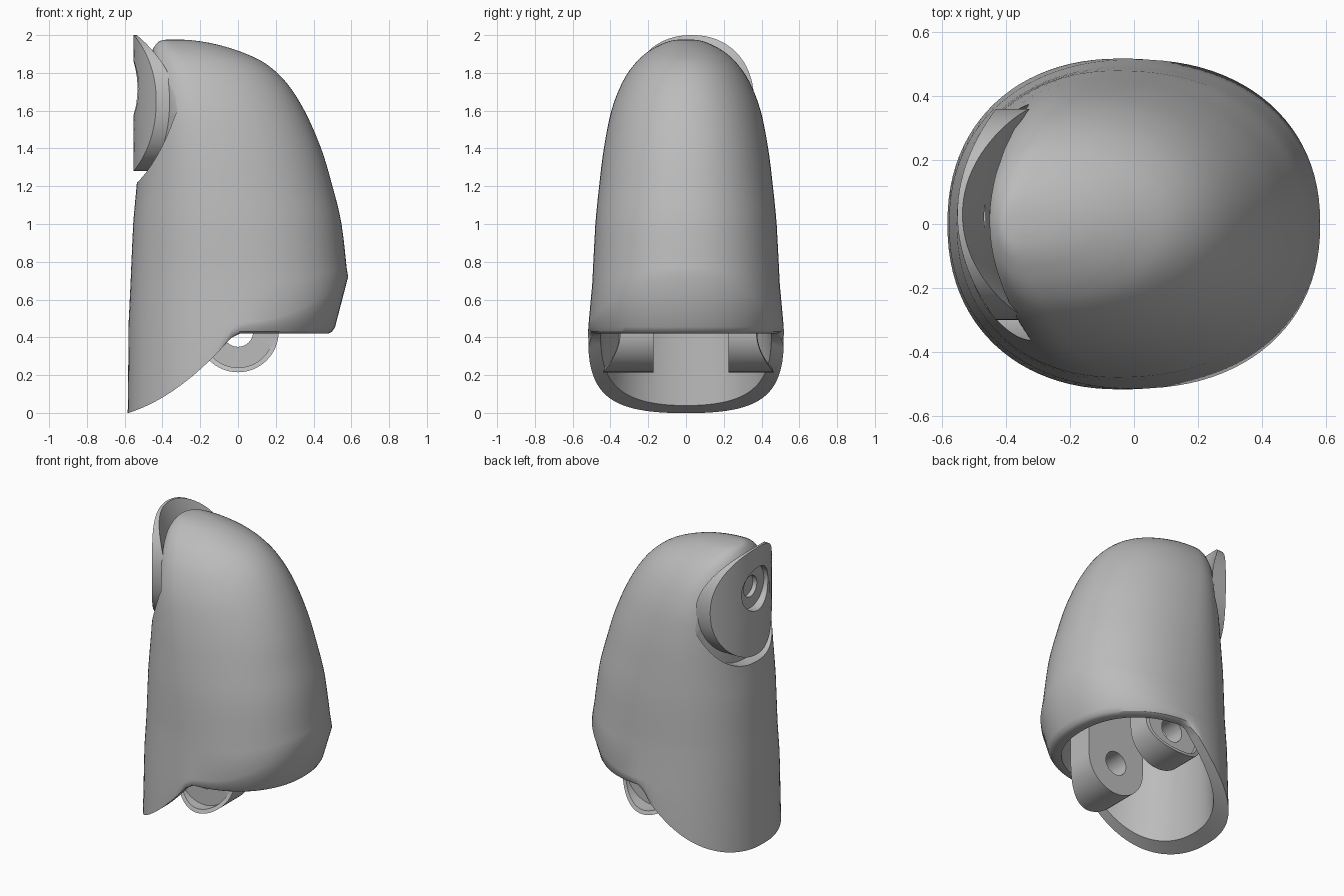
import bpy, bmesh, math

if "Cube" in bpy.data.objects:
    bpy.data.objects.remove(bpy.data.objects["Cube"])

grey = bpy.data.materials.new("plain_grey")
grey.use_nodes = True
COLOUR = (0.5, 0.5, 0.5, 1)
grey.diffuse_color = COLOUR
grey.node_tree.nodes["Principled BSDF"].inputs["Base Color"].default_value = COLOUR

COLUMNS = 96
ANGLES = [2 * math.pi * i / COLUMNS for i in range(COLUMNS)]


def make_object(name, bm):
    bmesh.ops.recalc_face_normals(bm, faces=bm.faces)
    mesh = bpy.data.meshes.new(name)
    bm.to_mesh(mesh)
    bm.free()
    mesh.materials.append(grey)
    obj = bpy.data.objects.new(name, mesh)
    bpy.context.collection.objects.link(obj)
    return obj


def loft(name, rings):
    """Skin a list of closed rings and cap both ends."""
    bm = bmesh.new()
    rows = [[bm.verts.new(p) for p in ring] for ring in rings]
    for a, b in zip(rows, rows[1:]):
        for i in range(len(a)):
            j = (i + 1) % len(a)
            bm.faces.new((a[i], a[j], b[j], b[i]))
    for row in (rows[0], rows[-1]):
        centre = bm.verts.new([sum(v.co[k] for v in row) / len(row) for k in range(3)])
        for i in range(len(row)):
            bm.faces.new((row[i], row[(i + 1) % len(row)], centre))
    return make_object(name, bm)


def cut(target, cutter):
    mod = target.modifiers.new("cut", "BOOLEAN")
    mod.operation = "DIFFERENCE"
    mod.solver = "EXACT"
    mod.object = cutter
    cutter.hide_render = True
    bpy.context.view_layer.objects.active = target
    bpy.ops.object.modifier_apply(modifier=mod.name)


def smooth(obj, degrees=32):
    bpy.ops.object.select_all(action="DESELECT")
    obj.select_set(True)
    bpy.context.view_layer.objects.active = obj
    bpy.ops.object.shade_smooth_by_angle(angle=math.radians(degrees))


def rod(name, axis, radius, start, end, centre):
    """Cylinder along x or y; centre gives the other two coordinates."""
    rings = []
    for s in (start, end):
        ring = []
        for a in ANGLES:
            u, z = centre[0] + radius * math.cos(a), centre[1] + radius * math.sin(a)
            ring.append((s, u, z) if axis == "x" else (u, s, z))
        rings.append(ring)
    return loft(name, rings)


def power(value, exponent):
    return math.copysign(abs(value) ** exponent, value)


def oval(xl, xr, w, a, skew=0.0):
    """Egg-shaped section; skew moves its widest point to the left."""
    e = 0.91 + 0.15 * skew
    middle = (xl + xr) / 2 - skew * (xr - xl) / 2
    reach = xr - middle if math.cos(a) > 0 else middle - xl
    return (middle + reach * power(math.cos(a), e), w * power(math.sin(a), e))


def hem(x):
    """Height of the lower edge: level at the right, sweeping down on the left."""
    return 0.42 if x > 0 else max(0, 0.44 + 1.2 * x + 0.76 * x * x)


# Shell sections above the crease: height, left x, right x, half width
SECTIONS = [
    (0.72, -0.572, 0.58, 0.5), (1.0, -0.555, 0.548, 0.48), (1.2, -0.537, 0.50, 0.46),
    (1.4, -0.52, 0.44, 0.435), (1.6, -0.503, 0.352, 0.395), (1.75, -0.487, 0.255, 0.337),
    (1.85, -0.472, 0.145, 0.27), (1.91, -0.457, 0.02, 0.205), (1.95, -0.435, -0.11, 0.135),
    (1.97, -0.41, -0.22, 0.08), (1.977, -0.37, -0.31, 0.03),
]


def smooth_sections(table, steps=4):
    out = []
    for i in range(len(table) - 1):
        p0, p1 = table[max(i - 1, 0)], table[i]
        p2, p3 = table[i + 1], table[min(i + 2, len(table) - 1)]
        for k in range(steps):
            t = k / steps
            out.append([b + t / 2 * (c - a + t * (2 * a - 5 * b + 4 * c - d + t * (3 * (b - c) + d - a)))
                        for a, b, c, d in zip(p0, p1, p2, p3)])
    return out + [table[-1]]


def lower_ring(xl, xr, w, lift=0.0, blend=0.0, shrink=0.0):
    """Ring between the hem (blend 0) and the crease (blend 1)."""
    ring = []
    for a in ANGLES:
        roll = shrink * max(0, min(1, 0.5 + 8 * math.cos(a)))
        x, y = oval(xl, xr, w, a)
        low = hem(x) + lift
        x, y = x - roll * math.cos(a), y - roll * math.sin(a)
        crease = 0.48 + 0.24 * max(0, math.cos(a)) ** 2
        ring.append((x, y, low + (crease - low) * blend))
    return ring


# Shell: cavity ceiling, down to the rim, round it, then up the outside
rings = []
for z in (1.1, 0.72):
    rings.append([oval(-0.48, 0.43, 0.40, a) + (z,) for a in ANGLES])
rings.append(lower_ring(-0.48, 0.425, 0.452))
rings.append(lower_ring(-0.584, 0.508, 0.518, 0, 0, 0.03))
rings.append(lower_ring(-0.584, 0.51, 0.518, 0.01, 0, 0.012))
rings.append(lower_ring(-0.583, 0.514, 0.518, 0.035))
rings.append(lower_ring(-0.579, 0.583, 0.515, 0, 1))
for k, (z, xl, xr, w) in enumerate(smooth_sections(SECTIONS)):
    if k == 0:
        continue
    fade = max(0, 1 - k / 4)
    skew = 0.4 * max(0, (z - 0.72) / 1.25)
    ring = []
    for a in ANGLES:
        drop = 0.12 * fade * (1 - max(0, math.cos(a)) ** 2)
        ring.append(oval(xl, xr, w, a, skew) + (z - drop,))
    rings.append(ring)
shell = loft("shell", rings)


def bow(y, mid, half):
    """Bend of the tab and its pocket across the width."""
    return 0.12 * ((y - mid) / half) ** 2


# Pocket for the tab in the left wall: round below, straight above
outline = []
for a in ANGLES:
    low = math.sin(a) < 0
    y = 0.01 + 0.375 * power(math.cos(a), 0.75)
    z = 1.64 + (0.42 if low else 0.7) * power(math.sin(a), 0.87 if low else 0.2)
    outline.append((y, z))
pocket_rings = [[(-0.9, y, z) for y, z in outline]]
for s in (1, 0.8, 0.6, 0.4, 0.2, 0.05):
    ring = []
    for y, z in outline:
        yy, zz = 0.01 + (y - 0.01) * s, 1.64 + (z - 1.64) * s
        ring.append((-0.452 + bow(yy, 0.01, 0.36), yy, zz))
    pocket_rings.append(ring)
pocket = loft("pocket_cutter", pocket_rings)

# Bowed tab, thinning towards its top
STEPS = (0.04, 0.2, 0.4, 0.6, 0.8, 0.92, 0.97, 1)
tab_rings = []
for inner, scales in ((False, STEPS), (True, STEPS[::-1])):
    for s in scales:
        ring = []
        for a in ANGLES:
            y = 0.03 + 0.33 * s * power(math.cos(a), 0.92)
            z = 1.65 + (0.37 if math.sin(a) < 0 else 0.35) * s * power(math.sin(a), 0.92)
            thick = 0.106 - 0.09 * max(0, (z - 1.68) / 0.32) ** 1.3
            ring.append((-0.553 + bow(y, 0.03, 0.33) + (thick if inner else 0), y, z))
        tab_rings.append(ring)
tab = loft("tab", tab_rings)

# Screw seat and blind hole in the tab
seat = rod("screw_seat_cutter", "x", 0.145, -0.8, -0.495, (0.02, 1.72))
hole = rod("screw_hole_cutter", "x", 0.07, -0.8, -0.465, (0.02, 1.72))
cut(shell, pocket)
cut(tab, seat)
cut(tab, hole)

# Hinge lugs: round below, running straight up into the shell, with bowed, counterbored ends
pin = rod("pin_cutter", "y", 0.08, -0.8, 0.8, (0, 0.43))
cutters = [pocket, seat, hole, pin]
for side, near, far, label in ((1, 0.225, 0.465, "back"), (-1, 0.172, 0.44, "front")):
    profile = [(0.215 * math.cos(math.pi * i / 32), 0.43 - 0.215 * math.sin(math.pi * i / 32))
               for i in range(33)]
    profile += [(-0.215, 1.12), (0.215, 1.12)]
    rings = [[(x, side * near, z) for x, z in profile]]
    rings.append([(x, side * (far - 2 * x * x), z) for x, z in profile])
    lug = loft(label + "_hinge_lug", rings)
    bore = rod(label + "_bore_cutter", "y", 0.19, side * 0.36, side * 0.8, (0, 0.43))
    cut(lug, pin)
    cut(lug, bore)
    cutters.append(bore)
    smooth(lug)

for obj in (shell, tab):
    smooth(obj)
for cutter in cutters:
    bpy.data.objects.remove(cutter)
